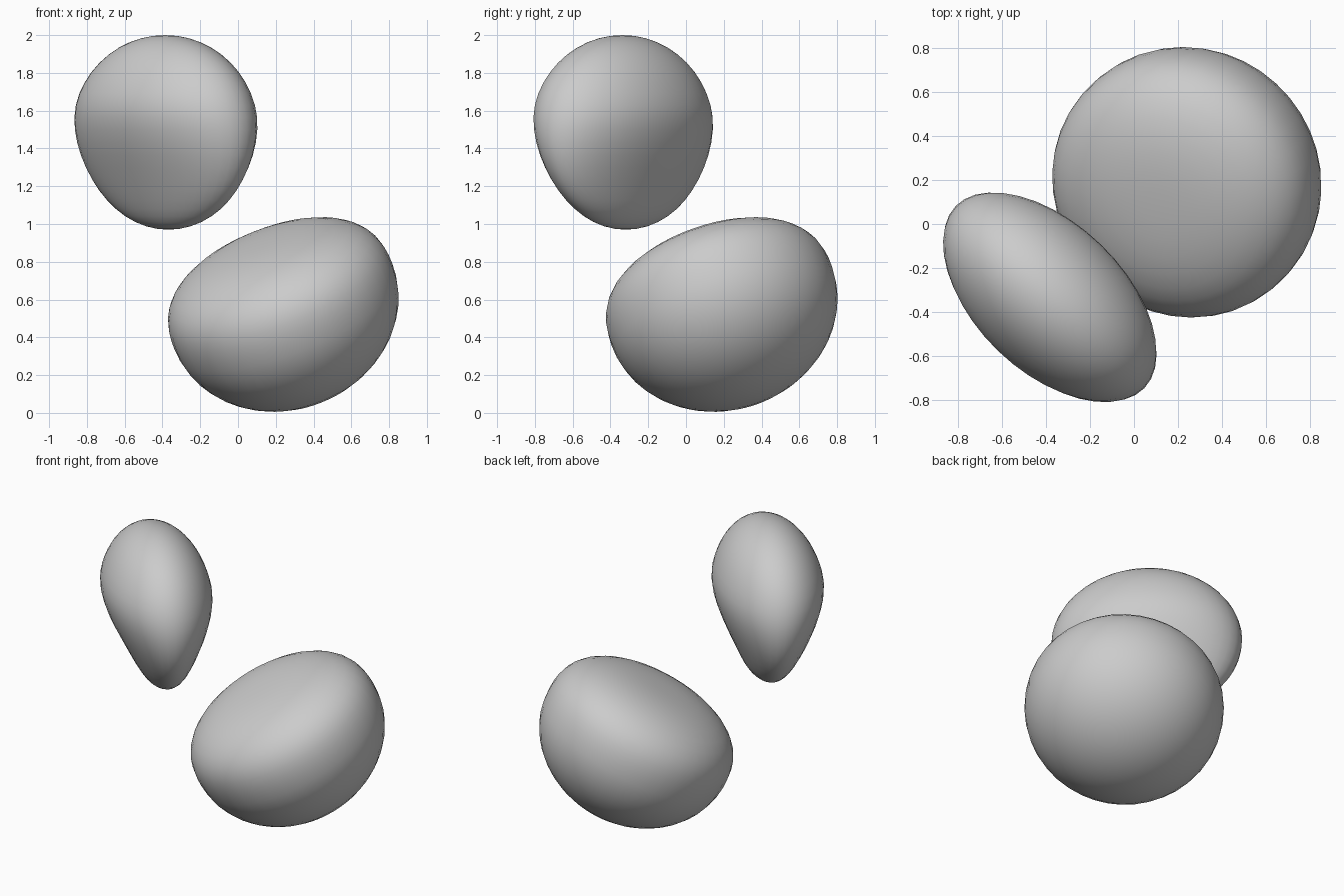
import bpy
import bmesh
from mathutils import Matrix, Vector

if "Cube" in bpy.data.objects:
    bpy.data.objects.remove(bpy.data.objects["Cube"])


def blob(name, shape, centre, axes):
    """Reshape a unit sphere in its own axes, then place it."""
    bm = bmesh.new()
    bmesh.ops.create_uvsphere(bm, u_segments=40, v_segments=24, radius=1)
    frame = Matrix(axes).transposed()
    for v in bm.verts:
        v.co = Vector(centre) + frame @ shape(v.co)
    bmesh.ops.recalc_face_normals(bm, faces=bm.faces)
    mesh = bpy.data.meshes.new(name)
    bm.to_mesh(mesh)
    bm.free()
    for p in mesh.polygons:
        p.use_smooth = True
    obj = bpy.data.objects.new(name, mesh)
    bpy.context.collection.objects.link(obj)
    return obj


# Lower blob: a ball whose tilted upper side is pressed flat
def flattened_ball(v):
    radius, height, depth, power = 0.62, 0.37, 0.54, 2.6
    if v.z <= 0:
        return Vector((v.x * radius, v.y * radius, v.z * depth))
    rho = (v.x ** 2 + v.y ** 2) ** 0.5
    k = (rho ** power + v.z ** power) ** (-1 / power)
    return Vector((v.x * k * radius, v.y * k * radius, v.z * k * height))


normal = Vector((-0.352, -0.305, 0.883)).normalized()
side = Vector((0, 1, 0)).cross(normal).normalized()
blob("lower_blob", flattened_ball, (0.24, 0.19, 0.564),
     (side, normal.cross(side), normal))


# Upper blob: a thick upright disc that tapers towards its lower edge
def tapered_disc(v):
    t = min(1, max(0, (0.35 - v.z) / 1.15))
    taper = 1.04 - 0.36 * t * t * (3 - 2 * t)
    height = 0.5 if v.z > 0 else 0.53
    return Vector((0.595 * v.x, 0.335 * taper * v.y - 0.03 + 0.025 * t,
                   height * v.z))


along = Vector((0.72, -0.695, 0)).normalized()
up = Vector((0, 0, 1))
blob("upper_blob", tapered_disc, (-0.365, -0.315, 1.5),
     (along, up.cross(along), up))
